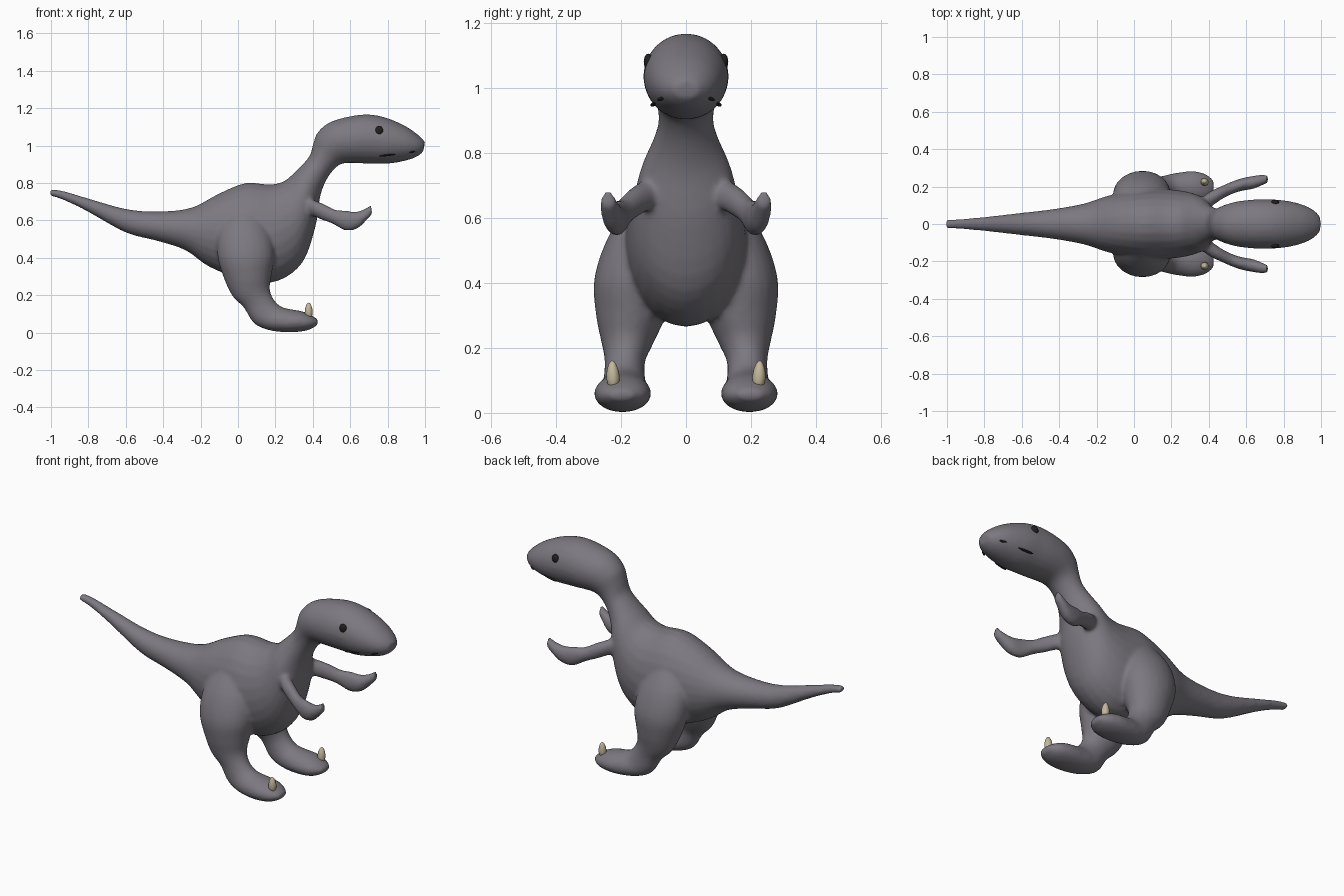
import bpy, bmesh
from math import cos, sin, pi, radians

if "Cube" in bpy.data.objects:
    bpy.data.objects.remove(bpy.data.objects["Cube"])

def material(name, rgb):
    m = bpy.data.materials.new(name)
    m.diffuse_color = (*rgb, 1)
    m.use_nodes = True
    m.node_tree.nodes["Principled BSDF"].inputs["Base Color"].default_value = m.diffuse_color
    return m

SKIN = material("skin", (0.2, 0.19, 0.215))
BLACK = material("black", (0.015, 0.015, 0.015))
HORN = material("horn", (0.55, 0.48, 0.33))

def spline(rows, steps=4):
    """Catmull-Rom interpolation through tuples of numbers."""
    out = []
    for i in range(len(rows) - 1):
        p0, p1 = rows[max(i - 1, 0)], rows[i]
        p2, p3 = rows[i + 1], rows[min(i + 2, len(rows) - 1)]
        for k in range(steps):
            t = k / steps
            out.append([0.5 * (2*b + (c - a)*t + (2*a - 5*b + 4*c - d)*t*t
                        + (3*b - a - 3*c + d)*t**3)
                        for a, b, c, d in zip(p0, p1, p2, p3)])
    return out + [list(rows[-1])]

def loft(bm, rows, side=1, n=24):
    """Elliptical rings; row = upper x,z, lower x,z, centre y, half width."""
    rings = []
    for ux, uz, lx, lz, yc, w in spline(rows):
        ring = []
        for i in range(n):
            c, s = cos(2*pi*i/n), sin(2*pi*i/n)
            ring.append(bm.verts.new(((ux + lx)/2 + c*(ux - lx)/2, side*(yc + s*w),
                                      (uz + lz)/2 + c*(uz - lz)/2)))
        rings.append(ring)
    for a, b in zip(rings, rings[1:]):
        for i in range(n):
            bm.faces.new((a[i], a[(i+1) % n], b[(i+1) % n], b[i]))
    bm.faces.new(rings[0])
    bm.faces.new(rings[-1])

# tail, torso, neck and head: upper x,z, lower x,z, half width
TRUNK = [
    (-1.005, .768, -1.005, .732, .024), (-.93, .757, -.93, .708, .027),
    (-.8, .718, -.8, .645, .038), (-.6, .662, -.6, .535, .06),
    (-.43, .648, -.43, .49, .08), (-.25, .668, -.28, .44, .11),
    (-.1, .745, -.15, .35, .155), (.04, .80, .05, .275, .185),
    (.17, .793, .21, .275, .185), (.245, .81, .345, .375, .17),
    (.30, .855, .415, .57, .145), (.35, .905, .44, .73, .105),
    (.385, .95, .475, .82, .086), (.402, 1.01, .52, .88, .088),
    (.425, 1.07, .56, .904, .102), (.49, 1.125, .61, .907, .12),
    (.6, 1.157, .66, .905, .13), (.7, 1.167, .72, .903, .131),
    (.8, 1.147, .8, .903, .127), (.9, 1.102, .89, .918, .106),
    (.965, 1.056, .955, .94, .075), (1.0, 1.02, .99, .967, .04)]

LEG = [
    (.1, .68, -.02, .68, .08, .06), (.17, .55, -.1, .55, .135, .10),
    (.195, .42, -.11, .41, .165, .117), (.18, .31, -.075, .29, .17, .107),
    (.17, .235, -.03, .195, .18, .08), (.19, .18, .03, .135, .188, .062),
    (.23, .14, .085, .05, .19, .066), (.28, .126, .17, .012, .193, .08),
    (.34, .115, .28, .002, .195, .088), (.39, .095, .37, .012, .195, .074),
    (.43, .068, .425, .04, .2, .035)]

ARM = [
    (.34, .74, .34, .63, .07, .05), (.40, .712, .40, .622, .125, .045),
    (.46, .688, .45, .602, .16, .037), (.52, .658, .51, .58, .19, .034),
    (.57, .654, .575, .545, .21, .034), (.63, .647, .64, .557, .222, .035),
    (.68, .663, .69, .603, .235, .029), (.71, .684, .72, .635, .24, .021)]

# body: all limbs fused into one smooth skin
bm = bmesh.new()
loft(bm, [(a, b, c, d, 0, w) for a, b, c, d, w in TRUNK])
for side in (1, -1):
    loft(bm, LEG, side)
    loft(bm, ARM, side)
bmesh.ops.recalc_face_normals(bm, faces=bm.faces)
mesh = bpy.data.meshes.new("body")
bm.to_mesh(mesh)
bm.free()
body = bpy.data.objects.new("body", mesh)
bpy.context.collection.objects.link(body)
fuse = body.modifiers.new("fuse", 'REMESH')
fuse.mode = 'VOXEL'
fuse.voxel_size = 0.01
fuse.use_smooth_shade = True
soft = body.modifiers.new("soften", 'SMOOTH')
soft.factor = 0.5
soft.iterations = 8
bpy.context.view_layer.objects.active = body
body.select_set(True)
bpy.ops.object.convert(target='MESH')
body.data.materials.clear()
body.data.materials.append(SKIN)

def blob(name, loc, size, mat, rot=(0, 0, 0)):
    bpy.ops.mesh.primitive_uv_sphere_add(segments=16, ring_count=10, location=loc,
                                         rotation=[radians(r) for r in rot])
    o = bpy.context.object
    o.name = name
    o.scale = size
    o.data.materials.append(mat)
    bpy.ops.object.shade_smooth()
    return o

# paired details: eyes, mouth lines, nostrils and toe claws
for s, tag in ((1, "left"), (-1, "right")):
    blob(f"{tag}_eye", (.755, s*.116, 1.08), (.021, .014, .025), BLACK, (0, 0, -s*4))
    blob(f"{tag}_mouth", (.80, s*.1, .949), (.045, .008, .005), BLACK, (0, -6, -s*8))
    blob(f"{tag}_nostril", (.932, s*.077, .966), (.02, .006, .005), BLACK, (0, -12, -s*35))
    claw = blob(f"{tag}_claw", (.378, s*.225, .117), (.021, .02, .044), HORN, (s*-3, 0, 0))
    for v in claw.data.vertices:
        k = 1 - 0.2*v.co.z
        v.co.x *= k
        v.co.y *= k
